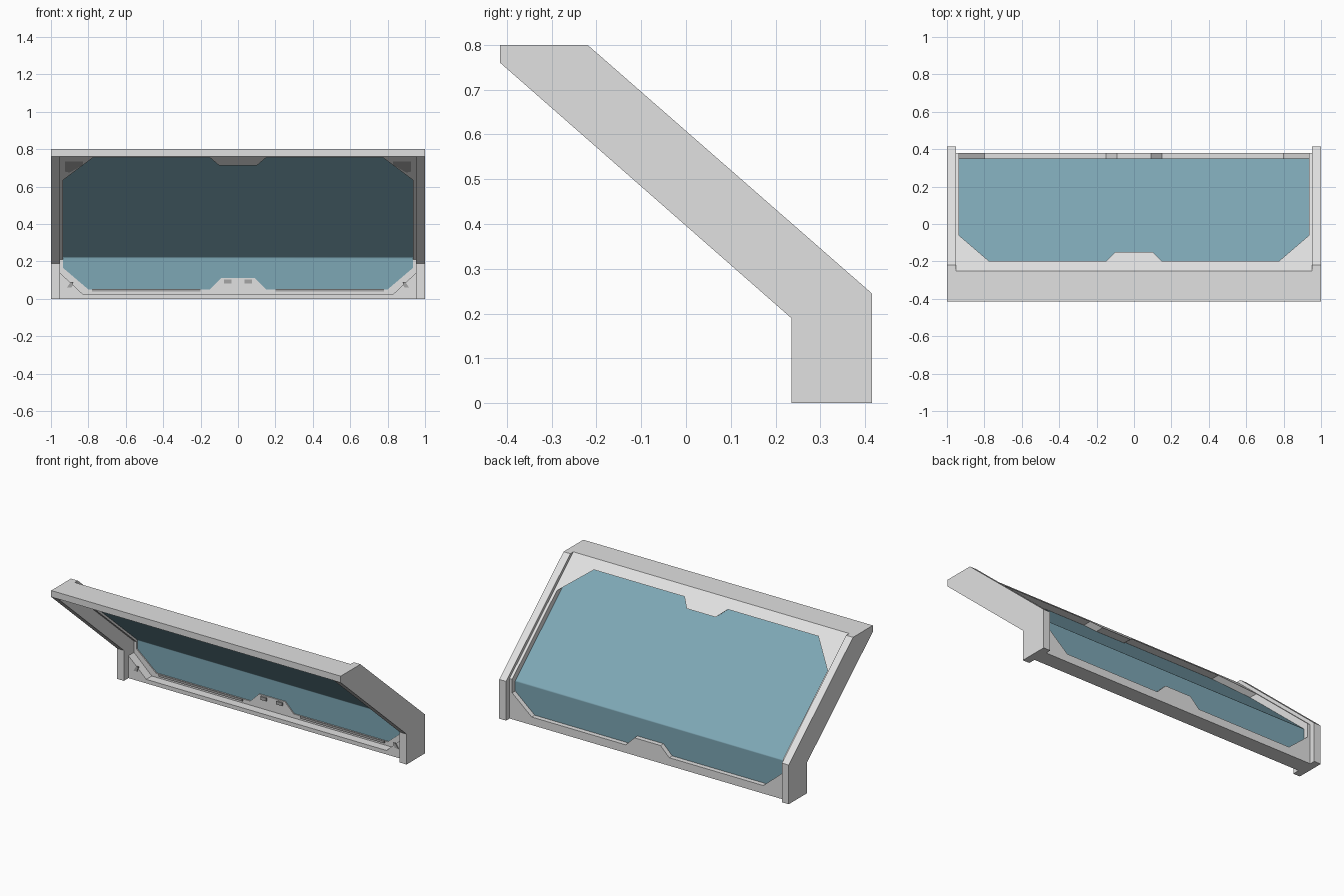
import bpy
import bmesh

cube = bpy.data.objects.get("Cube")
if cube:
    bpy.data.objects.remove(cube, do_unlink=True)


def material(name, rgb):
    mat = bpy.data.materials.new(name)
    mat.use_nodes = True
    mat.diffuse_color = (*rgb, 1)
    mat.node_tree.nodes["Principled BSDF"].inputs["Base Color"].default_value = (*rgb, 1)
    return mat


frame_grey = material("frame grey", (0.75, 0.75, 0.75))
trim_grey = material("trim grey", (0.38, 0.38, 0.38))
glass_blue = material("glass blue", (0.205, 0.385, 0.46))


def prism(name, points, axis, start, end, mat):
    """Extrude a profile: (y, z) points along x, or (x, z) points along y."""
    bm = bmesh.new()
    if axis == "x":
        place = lambda p, d: (d, p[0], p[1])
    else:
        place = lambda p, d: (p[0], d, p[1])
    low = [bm.verts.new(place(p, start)) for p in points]
    high = [bm.verts.new(place(p, end)) for p in points]
    bm.faces.new(low)
    bm.faces.new(high[::-1])
    for i in range(len(points)):
        j = (i + 1) % len(points)
        bm.faces.new((low[i], high[i], high[j], low[j]))
    bmesh.ops.recalc_face_normals(bm, faces=bm.faces)
    mesh = bpy.data.meshes.new(name)
    bm.to_mesh(mesh)
    bm.free()
    mesh.materials.append(mat)
    obj = bpy.data.objects.new(name, mesh)
    bpy.context.collection.objects.link(obj)
    return obj


def mirrored(half):
    return half + [(-x, z) for x, z in reversed(half)]


def slope(y, drop):
    """Height of the inclined surface, lowered by drop."""
    return 0.8 - 0.874 * (y + 0.22) - drop


# Side rails with upright feet
rail = [(-0.415, 0.8), (-0.22, 0.8), (0.415, 0.245), (0.415, 0),
        (0.235, 0), (0.235, 0.19), (-0.415, 0.76)]
for side, label in ((1, "left"), (-1, "right")):
    prism(label + "_rail", rail, "x", side * 0.953, side * 1.0, frame_grey)

# Bent frame panel with the header beam
OUTER, INNER = 0.026, 0.105
panel = [(-0.415, 0.8), (-0.25, 0.8), (0.38, slope(0.38, OUTER)), (0.38, 0),
         (0.335, 0), (0.335, slope(0.335, INNER)), (-0.295, 0.76), (-0.415, 0.76)]
frame = prism("window_frame", panel, "x", -0.953, 0.953, frame_grey)

# Window opening with chamfered corners and centre tabs
opening = mirrored([(0.09, 0.11), (0.15, 0.05), (0.80, 0.05), (0.935, 0.165),
                    (0.935, 0.635), (0.775, 0.755), (0.15, 0.755), (0.10, 0.712)])
cutter = prism("opening_cutter", opening, "y", -0.6, 0.6, frame_grey)
cutter.hide_render = True
cutter.hide_set(True)
cut = frame.modifiers.new("opening", "BOOLEAN")
cut.object = cutter
cut.solver = "EXACT"

# Bent glass pane
GLASS = 0.074
pane = [(-0.27, slope(-0.27, GLASS)), (0.35, slope(0.35, GLASS)), (0.35, 0.03),
        (0.342, 0.03), (0.342, slope(0.342, GLASS + 0.014)),
        (-0.27, slope(-0.27, GLASS + 0.014))]
glass = prism("glass_pane", pane, "x", -0.94, 0.94, glass_blue)
bend = glass.modifiers.new("soft_bend", "BEVEL")
bend.width = 0.012
bend.segments = 3
bpy.context.view_layer.objects.active = glass
glass.select_set(True)
bpy.ops.object.shade_smooth_by_angle()

# Sill ledge with raised corners
ledge = mirrored([(0.83, 0.025), (0.953, 0.14), (0.953, 0)])
prism("sill_ledge", ledge, "y", 0.28, 0.336, frame_grey)


def front_plate(name, x0, x1, z0, z1, y, mat):
    prism(name, [(x0, z0), (x1, z0), (x1, z1), (x0, z1)], "y", y, y - 0.008, mat)


for side, label in ((1, "left"), (-1, "right")):
    # Sill trim bars and latch buttons
    front_plate(label + "_trim_bar", side * 0.2, side * 0.78, 0.038, 0.052, 0.335, trim_grey)
    front_plate(label + "_latch", side * 0.035, side * 0.075, 0.082, 0.102, 0.335, trim_grey)
    # Lower corner catch
    prism(label + "_corner_catch",
          [(side * x, z) for x, z in ((0.88, 0.09), (0.895, 0.09), (0.915, 0.06), (0.89, 0.06))],
          "y", 0.281, 0.274, trim_grey)
    # Upper corner plate lying on the sloped underside
    plate = prism(label + "_corner_plate",
                  [(side * x, z) for x, z in ((0.83, 0.735), (0.925, 0.735),
                                              (0.925, 0.68), (0.9, 0.675), (0.83, 0.715))],
                  "y", 0, -0.007, trim_grey)
    for v in plate.data.vertices:
        v.co.y += (slope(0, INNER) - v.co.z) / 0.874
